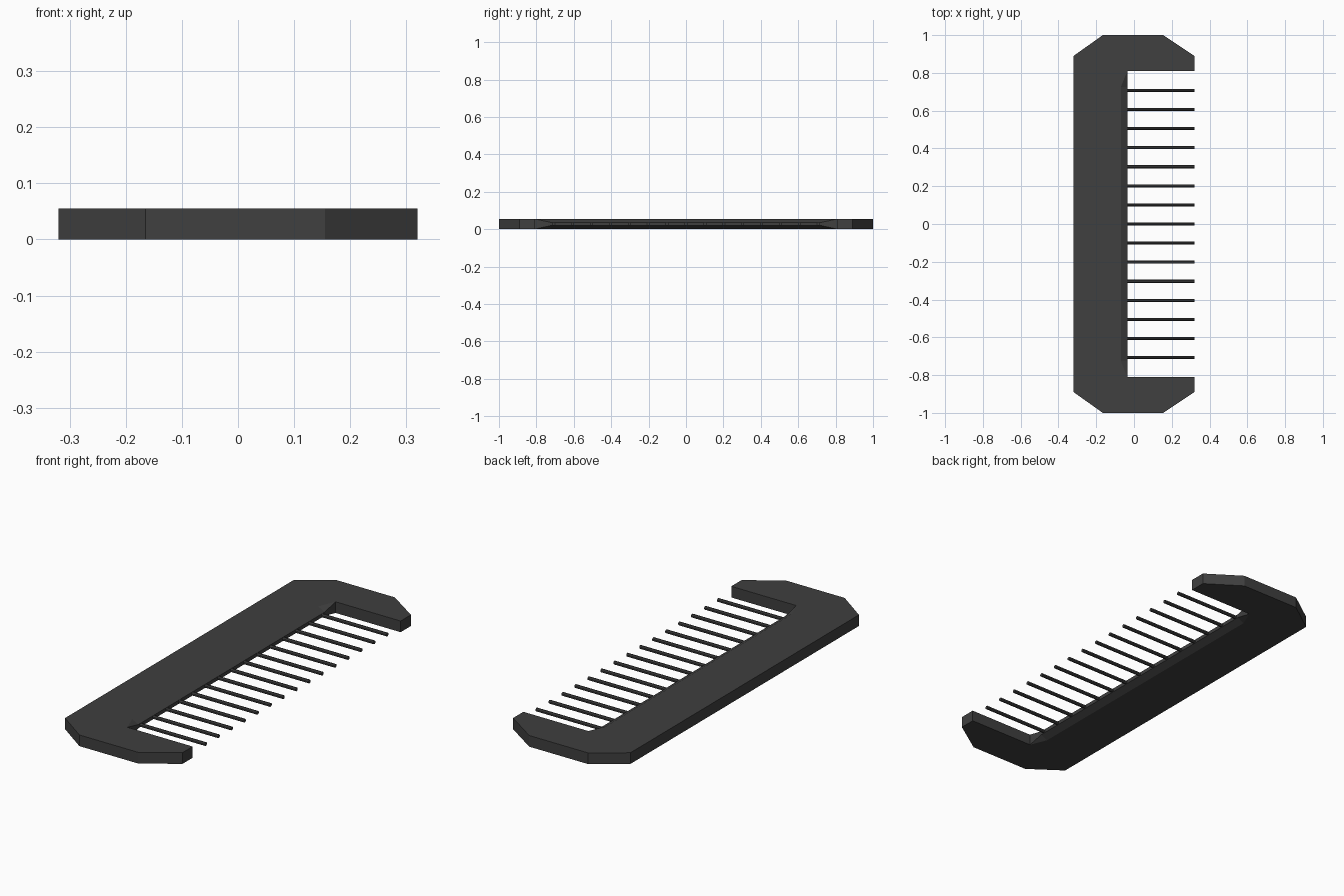
import bpy, bmesh, math
from mathutils import Matrix

if "Cube" in bpy.data.objects:
    bpy.data.objects.remove(bpy.data.objects["Cube"])

T = 0.055          # thickness
MID = T / 2
INNER = -0.035     # inner face of the spine


def finish(bm, name):
    bmesh.ops.recalc_face_normals(bm, faces=bm.faces)
    me = bpy.data.meshes.new(name)
    bm.to_mesh(me)
    bm.free()
    ob = bpy.data.objects.new(name, me)
    bpy.context.collection.objects.link(ob)
    mat = bpy.data.materials.get("charcoal") or bpy.data.materials.new("charcoal")
    mat.diffuse_color = (0.05, 0.05, 0.05, 1)
    mat.use_nodes = True
    mat.node_tree.nodes["Principled BSDF"].inputs["Base Color"].default_value = mat.diffuse_color
    me.materials.append(mat)
    return ob


# Comb frame: outline mirrored in y, with a bevelled inner edge on the spine
half = [(-0.07, 0.725), (INNER, 0.81), (0.32, 0.81), (0.32, 0.89),
        (0.155, 1.0), (-0.165, 1.0), (-0.32, 0.89)]
outline = half + [(x, -y) for x, y in reversed(half)]
n = len(outline)
bm = bmesh.new()
top = [bm.verts.new((x, y, T)) for x, y in outline]
bot = [bm.verts.new((x, y, 0)) for x, y in outline]
bm.faces.new(top)
bm.faces.new(bot[::-1])

# Outer and notch walls
for i in range(1, n - 2):
    bm.faces.new((top[i], bot[i], bot[i + 1], top[i + 1]))

# Sloped strips leading to the narrow inner face
lips = []
for ring, z in ((top, MID + 0.009), (bot, MID - 0.009)):
    a = bm.verts.new((INNER, 0.725, z))
    b = bm.verts.new((INNER, -0.725, z))
    bm.faces.new((ring[0], ring[-1], b, a))
    bm.faces.new((ring[1], ring[0], a))
    bm.faces.new((ring[-1], ring[-2], b))
    lips.append((a, b))
(ta, tb), (ba, bb) = lips
bm.faces.new((top[1], ta, tb, top[-2], bot[-2], bb, ba, bot[1]))
finish(bm, "comb_frame")

# Teeth: thin straight rods set into the spine
bm = bmesh.new()
x0, x1 = -0.05, 0.32
for i in range(15):
    y = (i - 7) * 0.101
    m = (Matrix.Translation(((x0 + x1) / 2, y, MID))
         @ Matrix.Rotation(math.pi / 2, 4, 'Y')
         @ Matrix.Rotation(math.pi / 8, 4, 'Z'))
    bmesh.ops.create_cone(bm, cap_ends=True, segments=8, radius1=0.0088,
                          radius2=0.0088, depth=x1 - x0, matrix=m)
finish(bm, "teeth")
